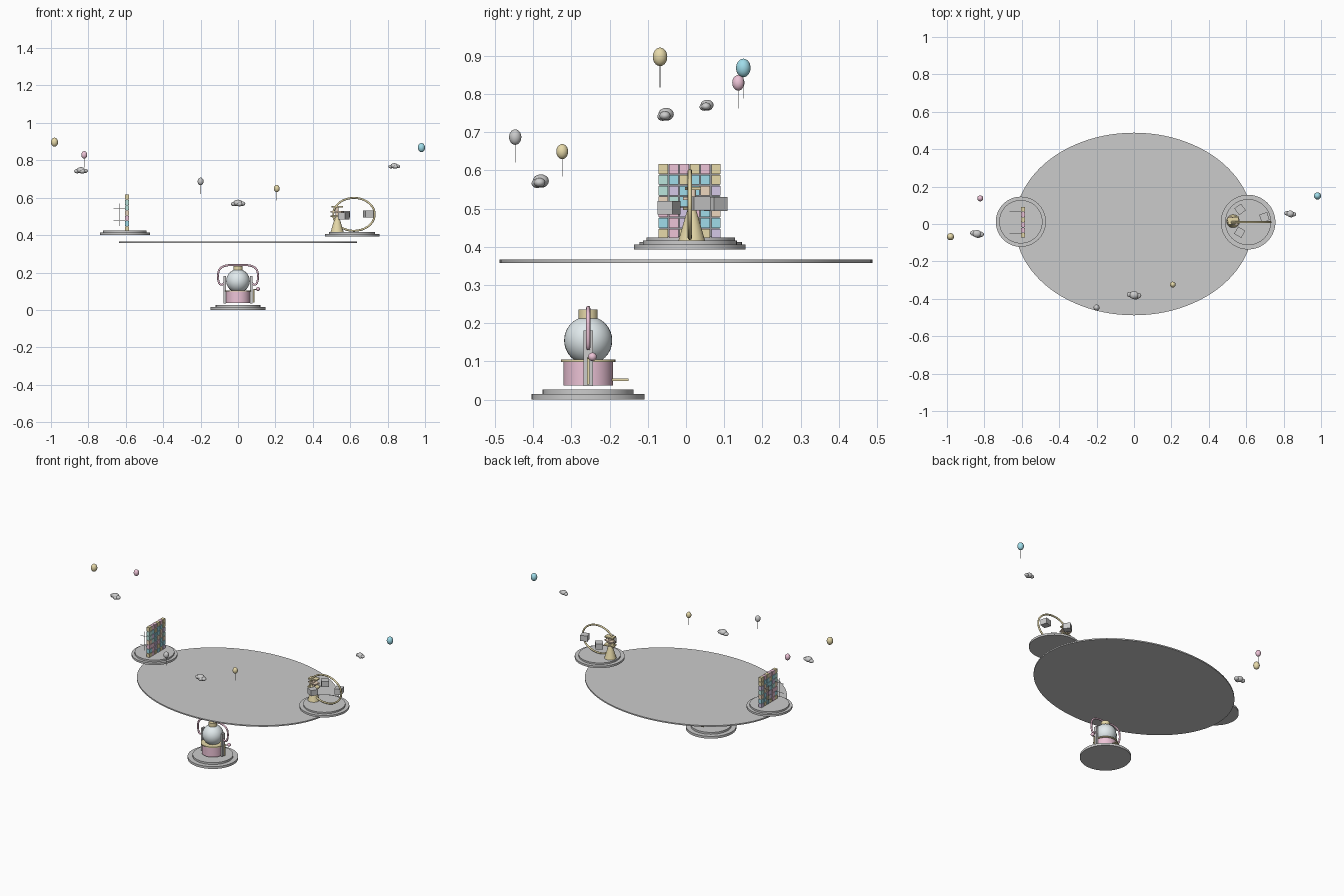
import bpy, math, random
from mathutils import Vector

if "Cube" in bpy.data.objects:
    bpy.data.objects.remove(bpy.data.objects["Cube"])

random.seed(4)
COL = {"pink": (.85, .55, .68), "gold": (.80, .70, .40), "cyan": (.35, .72, .82),
       "teal": (.50, .78, .72), "lilac": (.66, .58, .80), "peach": (.85, .68, .52),
       "glass": (.76, .83, .85), "dark": (.30, .30, .32)}
MATS = {}
for n, c in COL.items():
    MATS[n] = bpy.data.materials.new(n)
    MATS[n].diffuse_color = (*c, 1)


def finish(name, mat=None, smooth=True):
    o = bpy.context.object
    o.name = name
    if mat:
        o.data.materials.append(MATS[mat])
    if smooth:
        bpy.ops.object.shade_smooth_by_angle(angle=math.radians(35))
    return o


def box(name, loc, size, mat=None, rz=0):
    bpy.ops.mesh.primitive_cube_add(size=1, location=loc, rotation=(0, 0, rz))
    bpy.context.object.scale = size
    return finish(name, mat, False)


def cone(name, x, y, z0, z1, r0, r1=None, mat=None, n=64):
    bpy.ops.mesh.primitive_cone_add(vertices=n, radius1=r0, radius2=r0 if r1 is None else r1,
                                    depth=z1 - z0, location=(x, y, (z0 + z1) / 2))
    return finish(name, mat)


def ball(name, loc, radii, mat=None):
    bpy.ops.mesh.primitive_uv_sphere_add(segments=32, ring_count=16, radius=1, location=loc)
    bpy.context.object.scale = radii
    return finish(name, mat)


def tube(name, pts, r, mat=None, closed=False, smooth=True):
    cu = bpy.data.curves.new(name, 'CURVE')
    cu.dimensions = '3D'
    cu.bevel_depth, cu.bevel_resolution, cu.use_fill_caps = r, 3, True
    s = cu.splines.new('NURBS' if smooth else 'POLY')
    s.points.add(len(pts) - 1)
    for p, q in zip(s.points, pts):
        p.co = (*q, 1)
    s.use_cyclic_u = closed
    if smooth:
        s.order_u, s.use_endpoint_u = 3, not closed
    o = bpy.data.objects.new(name, cu)
    bpy.context.collection.objects.link(o)
    if mat:
        cu.materials.append(MATS[mat])
    return o


# Large elliptical platform
plate = cone("main_platform", 0, 0, .358, .366, 1, n=96)
plate.scale = (.637, .488, 1)

# Stepped round pedestals
for nm, x, y, z, r, r2, h, h2 in (("centre", 0, -.256, 0, .148, .119, .015, .012),
                                  ("left", -.605, .012, .400, .134, .116, .013, .011),
                                  ("right", .61, .01, .393, .146, .123, .013, .010)):
    cone(nm + "_pedestal_base", x, y, z, z + h, r)
    cone(nm + "_pedestal_step", x, y, z + h, z + h + h2, r2)

# Globe dispenser
Y = -.256
cone("dispenser_body", 0, Y, .037, .098, .065, mat="pink")
cone("dispenser_rim", 0, Y, .098, .105, .071, mat="gold")
ball("dispenser_globe", (0, Y, .155), (.063,) * 3, "glass")
cone("dispenser_cap", 0, Y, .211, .236, .025, mat="gold")
for s in (-1, 1):
    box("dispenser_post", (s * .071, Y, .108), (.012, .024, .145))
arch = [(.072, .145), (.088, .128), (.107, .150), (.107, .215), (.07, .240)]
path = [(-x, Y, z) for x, z in arch] + [(0, Y, .240)] + [(x, Y, z) for x, z in arch[::-1]]
tube("dispenser_arch", path, .0055, "pink")
# Side lever and rear tray
box("lever_bar", (.084, Y, .075), (.007, .006, .07), "gold")
tube("lever_arm", [(.084, Y, .108), (.107, -.245, .112)], .003, "gold", smooth=False)
ball("lever_knob", (.107, -.245, .112), (.011,) * 3, "pink")
box("dispenser_tray", (0, -.173, .052), (.035, .045, .006), "gold")

# Tiled wall on the left pedestal
box("wall_backing", (-.593, .009, .52), (.012, .158, .19), "dark")
tints = ["pink", "gold", "cyan", "teal", "lilac", "peach"]
for i in range(6):
    for j in range(7):
        box("wall_tile", (-.593, -.060 + i * .0277, .434 + j * .0282),
            (.021, .0245, .0255), random.choice(tints))
# Thin wire brackets behind the wall
for y in (-.05, .065):
    for z in (.48, .54):
        tube("wall_wire", [(-.60, y, z), (-.665, y, z)], .0013, smooth=False)
    tube("wall_wire_upright", [(-.632, y, .45), (-.632, y, .57)], .0013, smooth=False)

# Upright ring on the right pedestal
ring = [(.62 + .111 * math.cos(a), .01, .511 + .088 * math.sin(a))
        for a in (i * math.tau / 48 for i in range(48))]
tube("standing_ring", ring, .0055, "gold", closed=True)
# Three cabins around the ring axis
for x, y, z, a in ((.697, .036, .513, .3), (.567, .078, .512, 2.2), (.565, -.044, .502, 4.2)):
    box("ring_cabin", (x, y, z), (.044, .044, .036), rz=a)
# Tapered tower with twisted slabs
cone("tower_cone", .53, .015, .416, .495, .035, .012, "gold", 32)
for k in range(3):
    box("tower_slab", (.53, .018, .50 + k * .026), (.066 - k * .004, .036, .008),
        "peach" if k % 2 else "gold", rz=(.25, -.3, .1)[k])
cone("tower_stem", .53, .018, .49, .556, .008, mat="peach", n=24)

# Clouds made of overlapping puffs
for x, y, z, s in ((-.84, -.052, .745, 1), (0, -.38, .57, 1.05), (.835, .055, .769, .85)):
    for dx, dy, dz, r in ((0, 0, .002, .02), (-.020, .003, -.003, .014),
                          (.021, -.003, -.002, .014), (.008, -.009, -.004, .014)):
        ball("cloud_puff", (x + dx * s, y + dy * s, z + dz * s),
             (r * 1.15 * s, r * s, r * .82 * s))

# Balloons with thin strings
for x, y, z, r, m in ((-.981, -.068, .897, .019, "gold"), (-.822, .137, .829, .016, "pink"),
                      (.981, .15, .868, .019, "cyan"), (-.2, -.447, .687, .016, None),
                      (.207, -.324, .649, .0155, "gold")):
    ball("balloon", (x, y, z), (r, r, r * 1.27), m)
    tube("balloon_string", [(x, y, z - r * 1.2), (x, y, z - r * 4.2)], .0009, smooth=False)

for m in bpy.data.materials:
    if m.users and not m.is_grease_pencil:
        m.use_nodes = True
        m.node_tree.nodes["Principled BSDF"].inputs["Base Color"].default_value = m.diffuse_color
